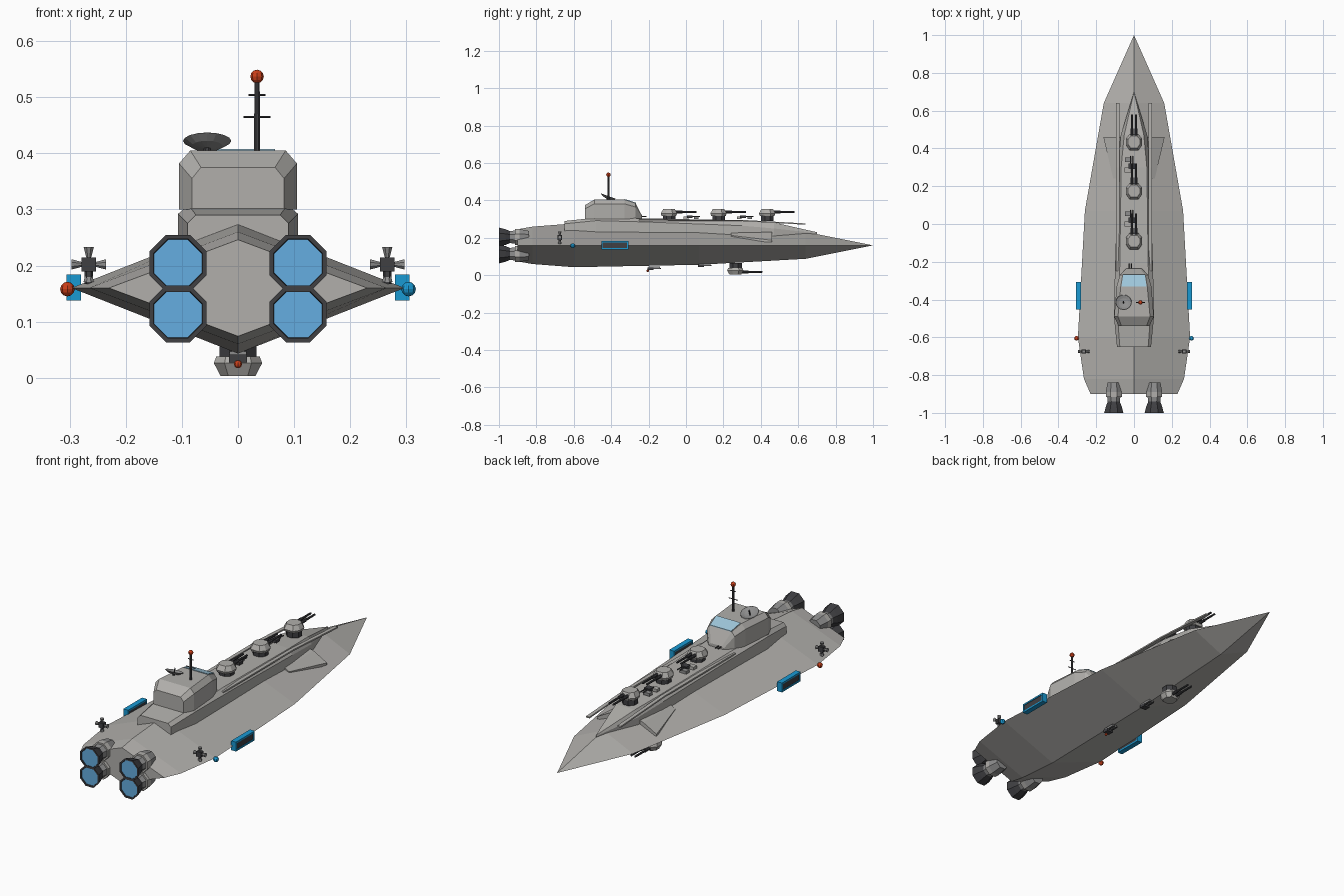
import bpy, bmesh, math
from mathutils import Vector, Matrix

old = bpy.data.objects.get("Cube")
if old:
    bpy.data.objects.remove(old, do_unlink=True)


def material(name, r, g, b):
    m = bpy.data.materials.new(name)
    m.use_nodes = True
    m.diffuse_color = (r, g, b, 1)
    m.node_tree.nodes["Principled BSDF"].inputs["Base Color"].default_value = (r, g, b, 1)
    return m


HULL = material("hull grey", .44, .43, .41)
STEEL = material("steel grey", .27, .27, .27)
DARK = material("dark metal", .05, .05, .055)
GLOW = material("engine blue", .13, .42, .75)
BLUE = material("bright blue", .01, .32, .65)
RED = material("signal red", .6, .05, .01)
GLASS = material("window blue", .35, .58, .72)


def finish(name, bm, mat):
    bmesh.ops.recalc_face_normals(bm, faces=bm.faces)
    mesh = bpy.data.meshes.new(name)
    bm.to_mesh(mesh)
    bm.free()
    mesh.materials.append(mat)
    ob = bpy.data.objects.new(name, mesh)
    bpy.context.collection.objects.link(ob)
    return ob


def loft(name, rings, mat):
    """Skin a list of equal-sized rings and cap both ends."""
    bm = bmesh.new()
    rows = [[bm.verts.new(p) for p in ring] for ring in rings]
    n = len(rows[0])
    for a, b in zip(rows, rows[1:]):
        for i in range(n):
            j = (i + 1) % n
            bm.faces.new((a[i], a[j], b[j], b[i]))
    bm.faces.new(rows[0])
    bm.faces.new(rows[-1])
    bmesh.ops.remove_doubles(bm, verts=bm.verts, dist=.0005)
    return finish(name, bm, mat)


def box(name, c, size, mat):
    bm = bmesh.new()
    bmesh.ops.create_cube(bm, size=1, matrix=Matrix.Translation(c) @ Matrix.Diagonal((*size, 1)))
    return finish(name, bm, mat)


def rod(name, a, b, r1, r2, mat, sides=8):
    """Cylinder or cone from a to b."""
    a, b = Vector(a), Vector(b)
    d = b - a
    rot = d.to_track_quat('Z', 'Y').to_matrix().to_4x4()
    spin = Matrix.Rotation(math.pi / sides, 4, 'Z')
    bm = bmesh.new()
    bmesh.ops.create_cone(bm, cap_ends=True, segments=sides, radius1=r1, radius2=r2, depth=d.length,
                          matrix=Matrix.Translation((a + b) / 2) @ rot @ spin)
    return finish(name, bm, mat)


def ball(name, c, r, mat):
    bm = bmesh.new()
    bmesh.ops.create_uvsphere(bm, u_segments=8, v_segments=6, radius=r, matrix=Matrix.Translation(c))
    return finish(name, bm, mat)


def chamfered(y, w, wt, z0, z1, z2):
    """Cross-section with vertical sides and chamfered top."""
    return [(-w, y, z0), (-w, y, z1), (-wt, y, z2), (wt, y, z2), (w, y, z1), (w, y, z0)]


# Hull: diamond sections from stern to bow
MID = .16
hull_sections = [(-.9, .23, .086), (-.82, .265, .1), (-.6, .297, .117), (.07, .26, .104),
                 (.64, .16, .072), (1, 0, 0)]
loft("hull", [[(-w, y, MID), (0, y, MID + h), (w, y, MID), (0, y, MID - h)]
              for y, w, h in hull_sections], HULL)

# Raised deck tapering to a point at the bow
loft("upper_deck", [chamfered(*s) for s in (
    (-.65, .09, .075, .22, .275, .29), (-.48, .107, .088, .21, .292, .308),
    (-.22, .1, .075, .21, .285, .304), (.3, .085, .068, .2, .265, .294),
    (.47, .07, .052, .2, .25, .282), (.7, 0, 0, .2, .225, .23))], HULL)

# Bridge tower
loft("bridge_tower", [chamfered(*s) for s in (
    (-.54, .082, .066, .3, .355, .375), (-.49, .105, .085, .3, .382, .405),
    (-.33, .092, .07, .3, .382, .405), (-.27, .075, .06, .3, .365, .385),
    (-.235, .04, .03, .3, .31, .318))], HULL)
# Bridge window laid on the sloped front of the roof
loft("bridge_window", [[(-w, y, z), (w, y, z), (w, y, z + .004), (-w, y, z + .004)]
                       for y, w, z in ((-.33, .066, .404), (-.268, .058, .384))], GLASS)

for side, s in (("right", -1), ("left", 1)):
    # Deck rails
    loft(side + "_deck_rail", [[(s * x, y, z + dz) for x, dz in
                                ((.076, 0), (.094, 0), (.094, .007), (.076, .007))]
                               for y, z in ((-.25, .29), (.3, .289), (.64, .27))], HULL)
    # Bow armour wedge
    loft(side + "_bow_armour", [[(s * x, y, z) for x, z in
                                 ((.04, .18), (.04, .24), (.09, .226), (w, zt), (w, .177))]
                                for y, w, zt in ((.24, .11, .213), (.46, .162, .187))], HULL)
    # Side docking bay: dark core with bright frame
    x = s * .293
    box(side + "_bay_core", (x, -.38, .16), (.02, .136, .036), DARK)
    for z in (.142, .18):
        box(side + "_bay_frame", (x, -.38, z), (.026, .145, .008), BLUE)
    for y in (-.449, -.311):
        box(side + "_bay_end", (x, y, .161), (.026, .007, .034), BLUE)
    # Navigation lamp
    ball(side + "_navigation_lamp", (s * .304, -.605, .158), .013, RED if s < 0 else BLUE)
    # Steering thruster cluster
    c = Vector((s * .266, -.675, .202))
    box(side + "_thruster_block", c, (.025, .022, .025), DARK)
    rod(side + "_thruster_stem", c, c - Vector((0, 0, .035)), .008, .008, DARK, 6)
    for d in ((1, 0, 0), (-1, 0, 0), (0, 0, 1), (0, 0, -1)):
        d = Vector(d)
        rod(side + "_thruster_nozzle", c + d * .01, c + d * .031, .004, .01, STEEL)
    # Main engines
    for z in (.204, .114):
        x = s * .107
        rod(side + "_engine_mount", (x, -.84, z), (x, -.89, z), .036, .046, STEEL)
        rod(side + "_engine_collar", (x, -.89, z), (x, -.915, z), .046, .046, HULL)
        rod(side + "_engine_neck", (x, -.915, z), (x, -.945, z), .038, .034, STEEL)
        profile = ((-.935, .032), (-.965, .045), (-1, .055), (-1, .047), (-.992, .046))
        angles = [math.pi / 8 + i * math.pi / 4 for i in range(8)]
        loft(side + "_engine_bell", [[(x + r * math.cos(a), y, z + r * math.sin(a)) for a in angles]
                                     for y, r in profile], DARK)
        rod(side + "_engine_glow", (x, -.99, z), (x, -.996, z), .046, .046, GLOW)


def turret(name, y, z, up):
    """Twin-barrel turret; up is 1 on deck, -1 under the keel."""
    outline = [(-.024, -.045), (.024, -.045), (.043, -.018), (.043, .018),
               (.022, .042), (-.022, .042), (-.043, .018), (-.043, -.018)]
    rod(name + "_base", (0, y, z - up * .018), (0, y, z + up * .012), .036, .036, DARK)
    loft(name + "_body", [[(px * k, y + py * k, z + up * h) for px, py in outline]
                          for h, k in ((.01, .9), (.022, 1), (.045, .72))], HULL)
    for x in (-.011, .011):
        rod(name + "_barrel", (x, y + .02, z + up * .03), (x, y + .145, z + up * .03), .006, .005, DARK)
        rod(name + "_sleeve", (x, y + .03, z + up * .03), (x, y + .07, z + up * .03), .008, .008, DARK)


def small_gun(name, x, y, z):
    box(name + "_mount", (x, y, z), (.032, .03, .014), DARK)
    for dx in (-.007, .007):
        rod(name + "_barrel", (x + dx, y, z + .003), (x + dx, y + .055, z + .003), .003, .003, DARK, 6)


for i, y in enumerate((.435, .175, -.09)):
    turret("deck_turret_%d" % (i + 1), y, .308, 1)
turret("keel_turret", .265, .048, -1)

# Light guns and hatches between the turrets and under the keel
for y in (.305, .02):
    small_gun("deck_gun", -.012, y, .312)
    box("deck_hatch", (-.033, y - .02, .308), (.034, .026, .014), HULL)
    box("deck_locker", (-.03, y + .035, .308), (.036, .024, .014), STEEL)
small_gun("deck_gun", -.02, -.265, .312)
for y, z in ((-.19, .034), (.08, .05)):
    small_gun("keel_gun", 0, y, z)
    box("keel_gun_plate", (0, y + .02, z + .008), (.03, .06, .01), STEEL)
ball("keel_lamp", (0, -.205, .024), .007, RED)

# Antenna mast
mx, my = .034, -.415
rod("mast", (mx, my, .4), (mx, my, .53), .006, .005, DARK)
ball("mast_lamp", (mx, my, .537), .012, RED)
for z, w in ((.465, .024), (.504, .015)):
    rod("mast_crossbar", (mx - w, my, z), (mx + w, my, z), .002, .002, DARK, 6)

# Tilted dish antenna
tilt = Matrix.Translation((-.055, -.42, .408)) @ Matrix.Rotation(-.35, 4, 'X')
dish_profile = ((.006, 0), (.028, .005), (.043, .015), (.041, .016), (.026, .008), (.006, .003))
loft("dish", [[tilt @ Vector((r * math.cos(a), r * math.sin(a), z))
               for a in [i * math.tau / 16 for i in range(16)]] for r, z in dish_profile], STEEL)
rod("dish_feed", tilt @ Vector((0, 0, .002)), tilt @ Vector((0, 0, .03)), .003, .003, DARK, 6)
rod("dish_stand", (-.055, -.42, .395), (-.055, -.42, .411), .008, .006, DARK)
